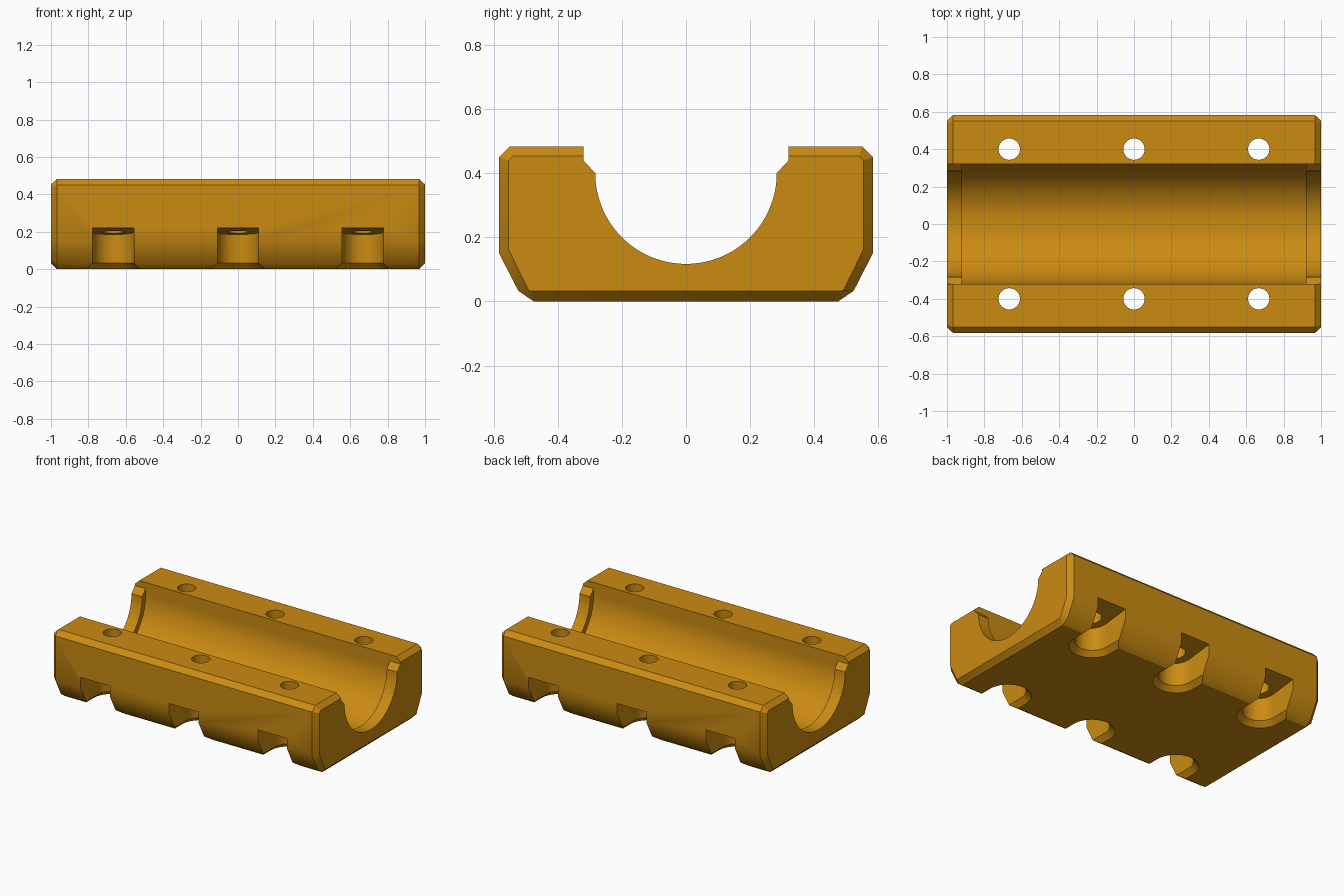
import bpy, bmesh, math

if "Cube" in bpy.data.objects:
    bpy.data.objects.remove(bpy.data.objects["Cube"])

ochre = bpy.data.materials.new("ochre plastic")
ochre.diffuse_color = (0.6, 0.26, 0.006, 1)
ochre.use_nodes = True
ochre.node_tree.nodes["Principled BSDF"].inputs["Base Color"].default_value = ochre.diffuse_color


def loft(name, sections):
    """Closed solid through matching rings of points."""
    bm = bmesh.new()
    rings = [[bm.verts.new(p) for p in s] for s in sections]
    n = len(rings[0])
    for a, b in zip(rings, rings[1:]):
        for i in range(n):
            j = (i + 1) % n
            bm.faces.new((a[i], a[j], b[j], b[i]))
    bm.faces.new(rings[0])
    bm.faces.new(rings[-1])
    bmesh.ops.recalc_face_normals(bm, faces=bm.faces)
    me = bpy.data.meshes.new(name)
    bm.to_mesh(me)
    bm.free()
    me.materials.append(ochre)
    ob = bpy.data.objects.new(name, me)
    bpy.context.collection.objects.link(ob)
    return ob


def mirrored(half):
    """Complete a right-hand (y, z) outline with its left-hand copy."""
    return half + [(-y, z) for y, z in reversed(half)]


def along_x(x, outline):
    return [(x, y, z) for y, z in outline]


def cut(target, cutter):
    cutter.hide_render = True
    mod = target.modifiers.new("cut", 'BOOLEAN')
    mod.operation = 'DIFFERENCE'
    mod.solver = 'EXACT'
    mod.object = cutter
    bpy.context.view_layer.objects.active = target
    bpy.ops.object.modifier_apply(modifier=mod.name)
    bpy.data.objects.remove(cutter, do_unlink=True)


# Block with chamfered ends, top edges and sloped lower sides
mid = mirrored([(0.55, 0.483), (0.583, 0.45), (0.583, 0.15), (0.523, 0.033), (0.475, 0)])
end = mirrored([(0.54, 0.453), (0.553, 0.44), (0.553, 0.16), (0.49, 0.033), (0.475, 0.033)])
body = loft("bearing_block", [along_x(-1, end), along_x(-0.967, mid),
                              along_x(0.967, mid), along_x(1, end)])


def arc(r, a0, a1, n):
    """Arc about the bore axis; angles measured below horizontal."""
    return [(r * math.cos(math.radians(a0 + (a1 - a0) * i / n)),
             0.4 - r * math.sin(math.radians(a0 + (a1 - a0) * i / n))) for i in range(n + 1)]


# Narrow bore through the end lips, then wide bore with a flat floor strip
lip = mirrored([(0.32, 0.6), (0.32, 0.44)] + arc(0.283, 0, 88.5, 30))
cut(body, loft("lip_bore", [along_x(-1.1, lip), along_x(1.1, lip)]))
seat = mirrored([(0.32, 0.6)] + arc(0.32, 0, 79.2, 28))
cut(body, loft("seat_bore", [along_x(-0.92, seat), along_x(0.92, seat)]))


def pocket_outline(x, side, r):
    """Half round toward the bore, straight walls running out of the side."""
    pts = [(x + r * math.cos(t), 0.4 - r * math.sin(t))
           for t in [math.pi * i / 24 for i in range(25)]]
    pts += [(x - r, 0.7), (x + r, 0.7)]
    return [(px, side * py) for px, py in pts]


# Bolt holes and flared, side-opening pockets below them
for x in (-0.667, 0, 0.667):
    for side in (-1, 1):
        ring = [(x + 0.057 * math.cos(t), side * 0.4 + 0.057 * math.sin(t))
                for t in [math.tau * i / 32 for i in range(32)]]
        cut(body, loft("bolt_hole", [[(a, b, z) for a, b in ring] for z in (-0.1, 0.6)]))
        narrow = pocket_outline(x, side, 0.11)
        wide = pocket_outline(x, side, 0.153)
        cut(body, loft("bolt_pocket", [
            [(a, b, -0.01) for a, b in wide],
            [(a, b, 0.033) for a, b in narrow],
            [(a, b, 0.185 + 0.12 * (abs(b) - 0.29)) for a, b in narrow]]))

bpy.ops.object.select_all(action='DESELECT')
body.select_set(True)
bpy.context.view_layer.objects.active = body
bpy.ops.object.shade_smooth_by_angle(angle=math.radians(30))
